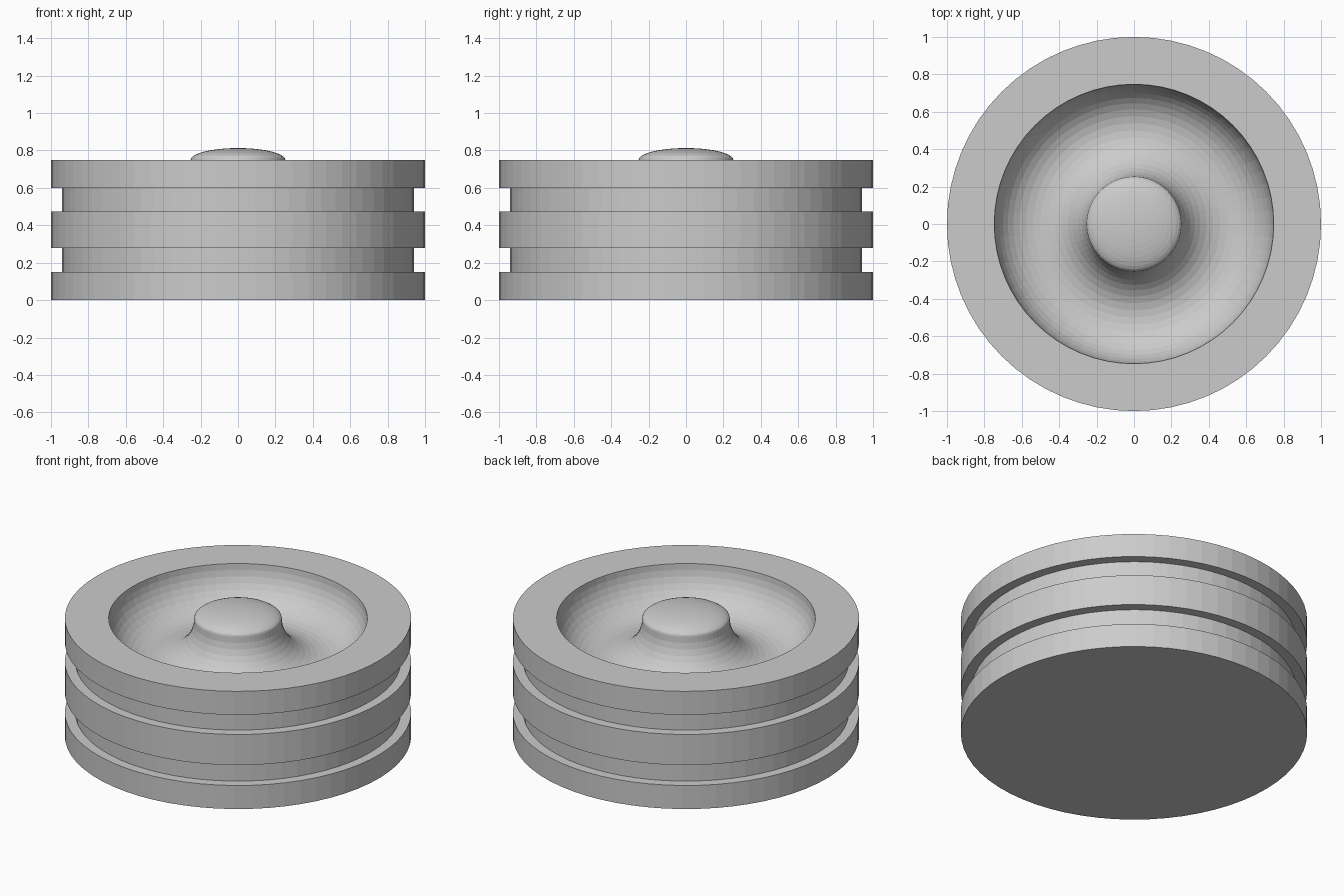
import bpy, bmesh
from math import sin, cos, pi

if "Cube" in bpy.data.objects:
    bpy.data.objects.remove(bpy.data.objects["Cube"])

SIDES = 64

grey = bpy.data.materials.new("plain grey")
grey.diffuse_color = (0.6, 0.6, 0.6, 1)
grey.use_nodes = True
grey.node_tree.nodes["Principled BSDF"].inputs["Base Color"].default_value = grey.diffuse_color


def lathe(name, profile, material):
    """Turn an (r, z) profile, running from bottom outside to top centre, into a solid."""
    bm = bmesh.new()
    rings = []
    for r, z in profile:
        if r < 1e-5:
            rings.append([bm.verts.new((0, 0, z))])
        else:
            rings.append([bm.verts.new((r * cos(2 * pi * i / SIDES),
                                        r * sin(2 * pi * i / SIDES), z))
                          for i in range(SIDES)])
    for a, b in zip(rings, rings[1:]):
        for i in range(SIDES):
            j = (i + 1) % SIDES
            if len(b) == 1:
                bm.faces.new((a[i], a[j], b[0]))
            else:
                bm.faces.new((a[i], a[j], b[j], b[i]))
    bm.faces.new(rings[0][::-1])
    bmesh.ops.recalc_face_normals(bm, faces=bm.faces)
    mesh = bpy.data.meshes.new(name)
    bm.to_mesh(mesh)
    bm.free()
    mesh.materials.append(material)
    obj = bpy.data.objects.new(name, mesh)
    bpy.context.collection.objects.link(obj)
    return obj


# Outer wall with two ring grooves
profile = [(1, 0)]
for low, high in ((0.15, 0.28), (0.475, 0.60)):
    profile += [(1, low), (0.94, low), (0.94, high), (1, high)]
profile += [(1, 0.75)]

# Round-bottomed ring bowl in the top, leaving a centre hub
N = 20
for k in range(N + 1):
    a = pi * k / N
    profile.append((0.5 + 0.247 * cos(a), 0.75 - 0.247 * sin(a)))

# Low dome on the hub
D = 10
for k in range(1, D + 1):
    a = pi / 2 * k / D
    profile.append((0.253 * cos(a), 0.75 + 0.063 * sin(a)))

lathe("grooved_piston_body", profile, grey)
